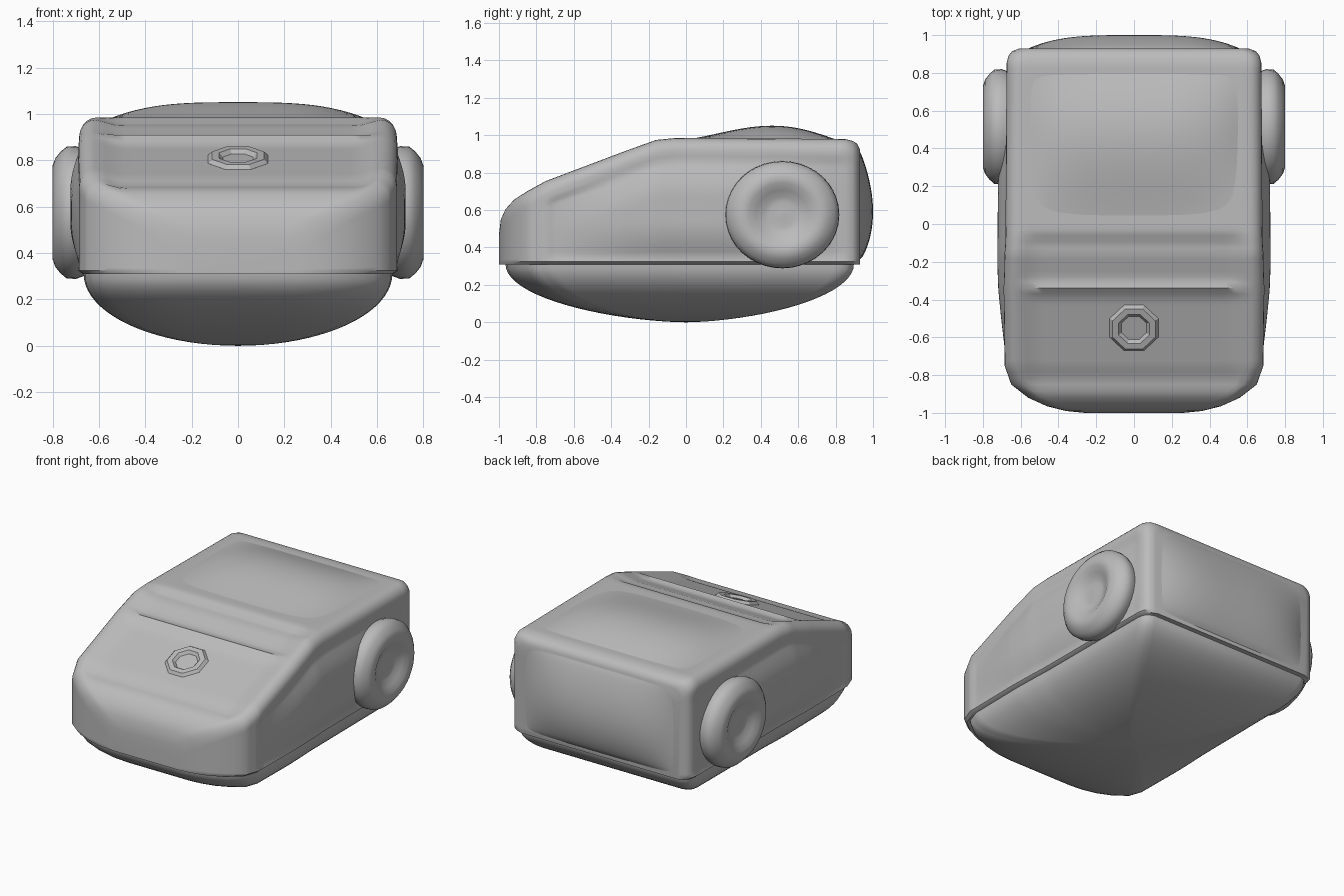
import bpy, bmesh
from math import sin, cos, pi, radians

cube = bpy.data.objects.get("Cube")
if cube:
    bpy.data.objects.remove(cube)

grey = bpy.data.materials.new("plain_grey")
grey.use_nodes = True
grey.diffuse_color = (0.5, 0.5, 0.5, 1)
grey.node_tree.nodes["Principled BSDF"].inputs["Base Color"].default_value = (0.5, 0.5, 0.5, 1)


def finish(name, bm, angle=38):
    bmesh.ops.recalc_face_normals(bm, faces=bm.faces)
    mesh = bpy.data.meshes.new(name)
    bm.to_mesh(mesh)
    bm.free()
    obj = bpy.data.objects.new(name, mesh)
    bpy.context.collection.objects.link(obj)
    mesh.materials.append(grey)
    bpy.ops.object.select_all(action='DESELECT')
    obj.select_set(True)
    bpy.context.view_layer.objects.active = obj
    bpy.ops.object.shade_smooth_by_angle(angle=radians(angle))
    return obj


def loft(name, rings, closed=True, caps=True, angle=38):
    bm = bmesh.new()
    rows = [[bm.verts.new(p) for p in ring] for ring in rings]
    n = len(rows[0])
    for a, b in zip(rows, rows[1:]):
        for i in range(n if closed else n - 1):
            j = (i + 1) % n
            bm.faces.new((a[i], a[j], b[j], b[i]))
    if caps:
        bm.faces.new(rows[0])
        bm.faces.new(rows[-1])
    return finish(name, bm, angle)


def window(t, lo, hi, soft):
    # 0 outside lo..hi, easing to 1 inside
    d = max(0, min(t - lo, hi - t) / soft)
    return sin(min(1, d) * pi / 2)


# Stations along the body: y, half width, roof height
STATIONS = [(-1.0, 0.26, 0.47), (-0.99, 0.36, 0.55), (-0.965, 0.46, 0.605),
            (-0.92, 0.56, 0.655), (-0.85, 0.65, 0.70), (-0.75, 0.685, 0.755),
            (-0.34, 0.69, 0.91), (-0.16, 0.685, 0.975), (-0.06, 0.68, 0.985),
            (0.85, 0.675, 0.98), (0.89, 0.665, 0.97), (0.915, 0.645, 0.955),
            (0.93, 0.605, 0.925)]
FLOOR = 0.31


def section(y, w, top):
    r = 0.07
    half = [(w - 0.02, y, FLOOR)]
    for i in range(23):                       # side wall: recessed edge, swollen middle
        z = FLOOR + 0.015 + (top - r - FLOOR - 0.015) * i / 22
        lo, hi = FLOOR + 0.025, top - 0.11
        inset = window(z, lo, hi, 0.02) * window(y, -0.74, 0.86, 0.03)
        swell = window(z, lo, hi, 0.2) * window(y, -0.74, 0.86, 0.75)
        half.append((w - 0.01 * inset + 0.052 * swell, y, z))
    for i in range(1, 6):                     # rounded shoulder
        a = i / 5 * pi / 2
        half.append((w - r + r * cos(a), y, top - r + r * sin(a)))
    for i in range(1, 15):                    # top, with sunken hood and windscreen
        x = (w - r) * (1 - i / 14)
        dip = window(y, -0.88, -0.34, 0.07) + window(y, -0.34, -0.05, 0.06)
        half.append((x, y, top - 0.026 * dip * window(x, -0.6, 0.6, 0.1)))
    return half + [(-x, yy, z) for x, yy, z in reversed(half[:-1])]


def between(a, b, t):
    return [p + (q - p) * t for p, q in zip(a, b)]


# Main body
dense = []
for a, b in zip(STATIONS, STATIONS[1:]):
    steps = max(1, round((b[0] - a[0]) / 0.03))
    dense += [between(a, b, i / steps) for i in range(steps)]
dense.append(STATIONS[-1])
loft("body", [section(*s) for s in dense])

# Rounded underside following the body outline, longer slopes fore and aft
outline = [(w, y) for y, w, _ in dense] + [(-w, y) for y, w, _ in reversed(dense)]
under = []
for i in range(21):
    a = i / 20 * pi / 2 * 0.995
    under.append([(x * 0.965 * cos(a), y * 0.965 * cos(a) ** 1.2, FLOOR * (1 - sin(a)))
                  for x, y in outline])
loft("underside", under)


def pillow(name, place, n=28):
    # place maps u in -1..1 and t in 0..1 to a point
    loft(name, [[place(2 * i / n - 1, j / n) for i in range(n + 1)] for j in range(n + 1)],
         closed=False, caps=False)


# Swollen roof and rear panels
pillow("roof_panel", lambda u, t: (
    0.56 * u, 0.8 * t, 0.978 + 0.073 * (1 - abs(u) ** 3.2) * sin(pi * t ** 1.25)))
pillow("rear_panel", lambda u, t: (
    0.57 * u, 0.925 + 0.075 * (1 - abs(u) ** 3.5) * max(0, sin(pi * t ** 0.85)) ** 0.8,
    0.33 + 0.59 * t))

# Wheels: lathed discs with a bevelled rim, dished face and small hub
WHEEL = [(0.29, 0.66), (0.305, 0.7), (0.302, 0.74), (0.28, 0.765), (0.25, 0.788),
         (0.215, 0.8), (0.18, 0.795), (0.14, 0.775), (0.1, 0.755), (0.07, 0.75),
         (0.02, 0.755)]
for side, label in ((1, "left"), (-1, "right")):
    rings = []
    for r, x in WHEEL:
        rings.append([(side * x, 0.515 + r * cos(k * pi / 20),
                       0.575 + 0.94 * r * sin(k * pi / 20)) for k in range(40)])
    loft(label + "_wheel", rings)

# Faceted ring on the hood
rings = []
for k in range(9):
    a = (k + 0.5) * pi / 4
    rings.append([((0.105 + 0.034 * cos(b)) * cos(a), (0.105 + 0.034 * cos(b)) * sin(a),
                   0.02 * sin(b)) for b in (0, pi / 3, 2 * pi / 3, pi, 3 * pi / 2)])
ring = loft("hood_ring", rings, caps=False, angle=20)
ring.location = (0, -0.55, 0.805)
ring.rotation_euler = (radians(20.5), 0, 0)
